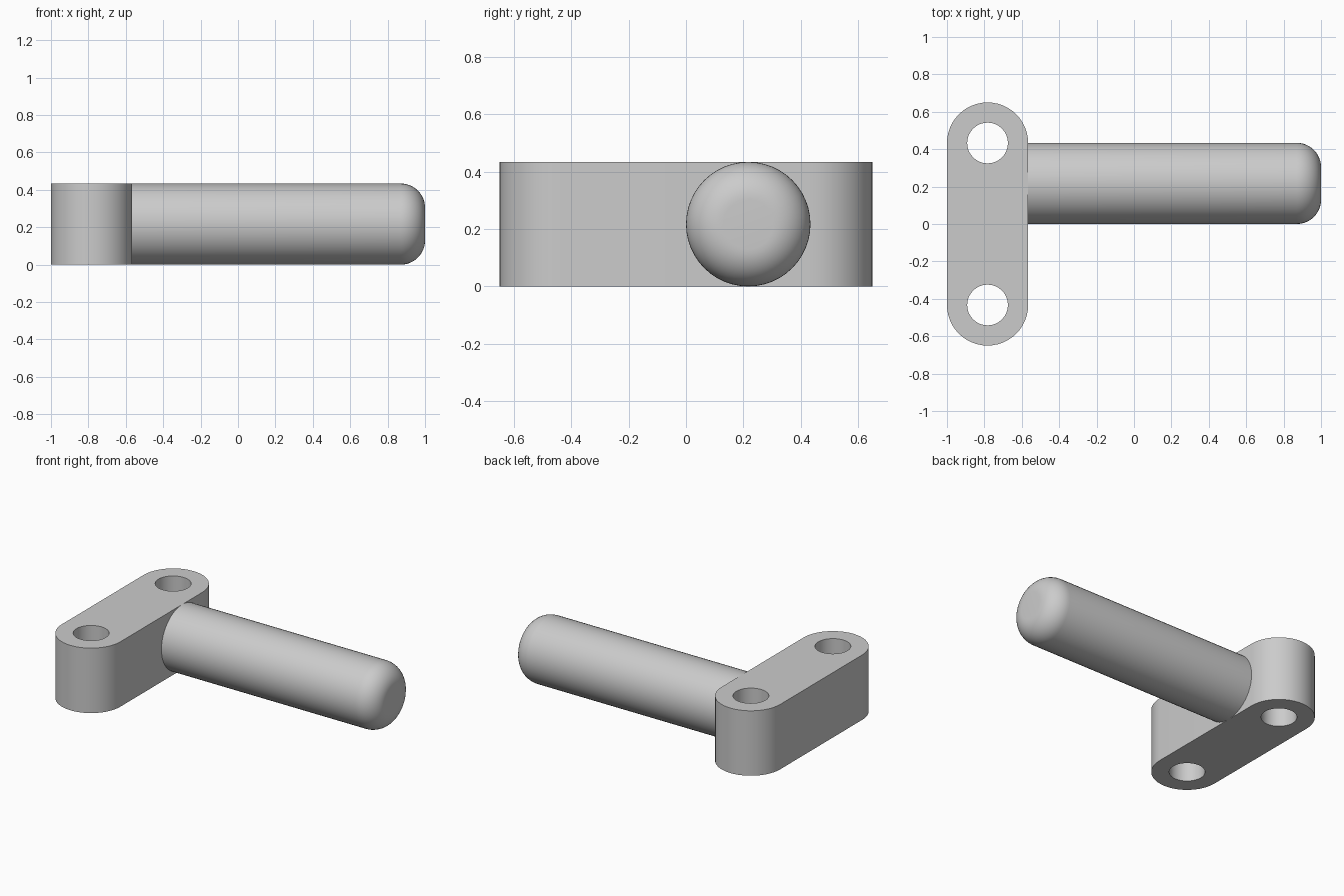
import bpy, bmesh
from math import pi, sin, cos, radians

cube = bpy.data.objects.get("Cube")
if cube:
    bpy.data.objects.remove(cube)

R = 0.217            # rod radius and plate end radius
HOLE = 0.109
PLATE_X = -1 + R     # plate centre line
PIN_Y = 0.433        # hole centres at +/- this
FILLET = 0.13

grey = bpy.data.materials.new("plain grey")
grey.use_nodes = True
colour = (0.6, 0.6, 0.6, 1)
grey.diffuse_color = colour
grey.node_tree.nodes["Principled BSDF"].inputs["Base Color"].default_value = colour


def finish(bm, name):
    bmesh.ops.recalc_face_normals(bm, faces=bm.faces)
    mesh = bpy.data.meshes.new(name)
    bm.to_mesh(mesh)
    bm.free()
    obj = bpy.data.objects.new(name, mesh)
    mesh.materials.append(grey)
    bpy.context.collection.objects.link(obj)
    bpy.ops.object.select_all(action='DESELECT')
    obj.select_set(True)
    bpy.context.view_layer.objects.active = obj
    bpy.ops.object.shade_smooth_by_angle(angle=radians(35))
    return obj


def arc(cx, cy, r, start, end, steps):
    angles = [start + (end - start) * i / steps for i in range(steps + 1)]
    return [(cx + r * cos(a), cy + r * sin(a)) for a in angles]


# Mounting plate: rounded slot outline with two through holes, extruded upward
outline = arc(PLATE_X, PIN_Y, R, 0, pi, 24) + arc(PLATE_X, -PIN_Y, R, pi, 2 * pi, 24)
loops = [outline] + [arc(PLATE_X, y, HOLE, 0, 2 * pi, 32)[:-1] for y in (-PIN_Y, PIN_Y)]
bm = bmesh.new()
edges = []
for loop in loops:
    verts = [bm.verts.new((x, y, 0)) for x, y in loop]
    edges += [bm.edges.new((v, verts[i - 1])) for i, v in enumerate(verts)]
bmesh.ops.triangle_fill(bm, edges=edges, use_beauty=True)
top = bmesh.ops.extrude_face_region(bm, geom=bm.faces[:], use_keep_orig=True)
bmesh.ops.translate(bm, vec=(0, 0, 2 * R),
                    verts=[g for g in top["geom"] if isinstance(g, bmesh.types.BMVert)])
finish(bm, "mounting_plate")

# Rod: profile with a rounded tip, spun about its own axis
profile = [(-0.575, 0), (-0.575, R)]
profile += arc(1 - FILLET, R - FILLET, FILLET, pi / 2, 0, 12) + [(1, 0)]
bm = bmesh.new()
verts = [bm.verts.new((x, R, R + r)) for x, r in profile]
edges = [bm.edges.new(pair) for pair in zip(verts, verts[1:])]
bmesh.ops.spin(bm, geom=verts + edges, cent=(0, R, R), axis=(1, 0, 0),
               angle=2 * pi, steps=48, use_duplicate=False)
bmesh.ops.remove_doubles(bm, verts=bm.verts, dist=0.0005)
finish(bm, "rod")
